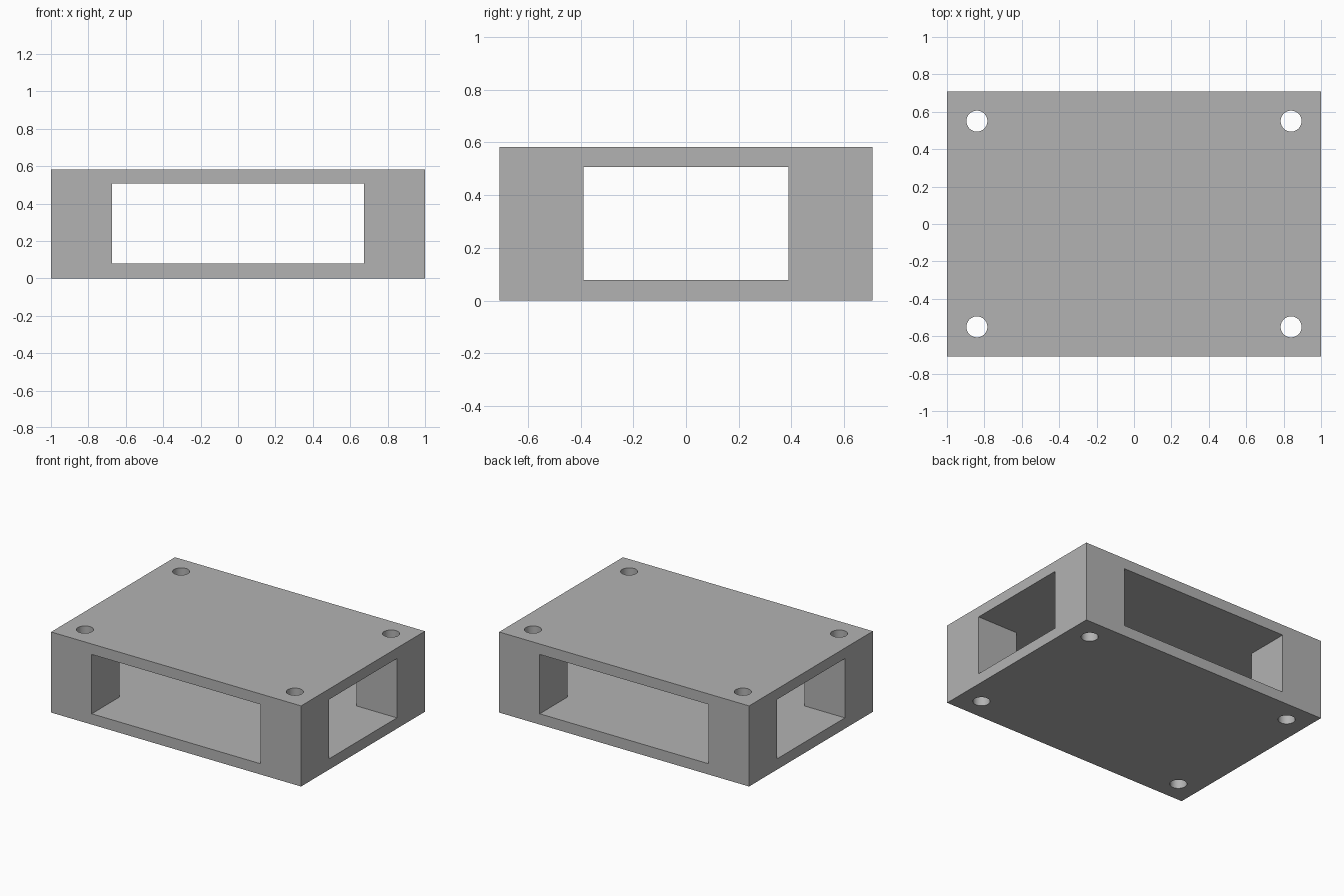
import bpy
import math

cube = bpy.data.objects.get("Cube")
if cube:
    bpy.data.objects.remove(cube, do_unlink=True)

WIDTH, DEPTH, HEIGHT = 2.0, 1.415, 0.583
FLOOR, CEILING = 0.078, 0.507        # top of lower plate, underside of upper plate
SLOT_X, SLOT_Y = 1.35, 0.776         # widths of the two crossing tunnels
HOLE_X, HOLE_Y, HOLE_R = 0.84, 0.55, 0.056

gray = bpy.data.materials.new("plain gray")
gray.use_nodes = True
color = (0.45, 0.45, 0.45, 1.0)
gray.diffuse_color = color
gray.node_tree.nodes["Principled BSDF"].inputs["Base Color"].default_value = color


def box(name, size, z):
    bpy.ops.mesh.primitive_cube_add(size=1, location=(0, 0, z))
    obj = bpy.context.object
    obj.name = name
    obj.scale = size
    bpy.ops.object.transform_apply(location=True, rotation=False, scale=True)
    obj.data.materials.append(gray)
    return obj


def cut(target, cutter):
    cutter.hide_render = True
    mod = target.modifiers.new("cut", "BOOLEAN")
    mod.operation = "DIFFERENCE"
    mod.solver = "EXACT"
    mod.object = cutter
    bpy.context.view_layer.objects.active = target
    bpy.ops.object.modifier_apply(modifier=mod.name)
    bpy.data.objects.remove(cutter, do_unlink=True)


# Solid block
block = box("housing_block", (WIDTH, DEPTH, HEIGHT), HEIGHT / 2)

# Crossing tunnels, leaving two plates and four corner posts
tunnel_z, tunnel_h = (FLOOR + CEILING) / 2, CEILING - FLOOR
cut(block, box("front_tunnel", (SLOT_X, DEPTH + 1, tunnel_h), tunnel_z))
cut(block, box("side_tunnel", (WIDTH + 1, SLOT_Y, tunnel_h), tunnel_z))

# Bolt holes down through each corner post
for sx in (-1, 1):
    for sy in (-1, 1):
        bpy.ops.mesh.primitive_cylinder_add(
            vertices=48, radius=HOLE_R, depth=HEIGHT + 1,
            location=(sx * HOLE_X, sy * HOLE_Y, HEIGHT / 2))
        drill = bpy.context.object
        drill.data.materials.append(gray)
        cut(block, drill)

# Smooth hole walls, crisp edges
bpy.ops.object.select_all(action="DESELECT")
block.select_set(True)
bpy.context.view_layer.objects.active = block
bpy.ops.object.shade_smooth_by_angle(angle=math.radians(30))
